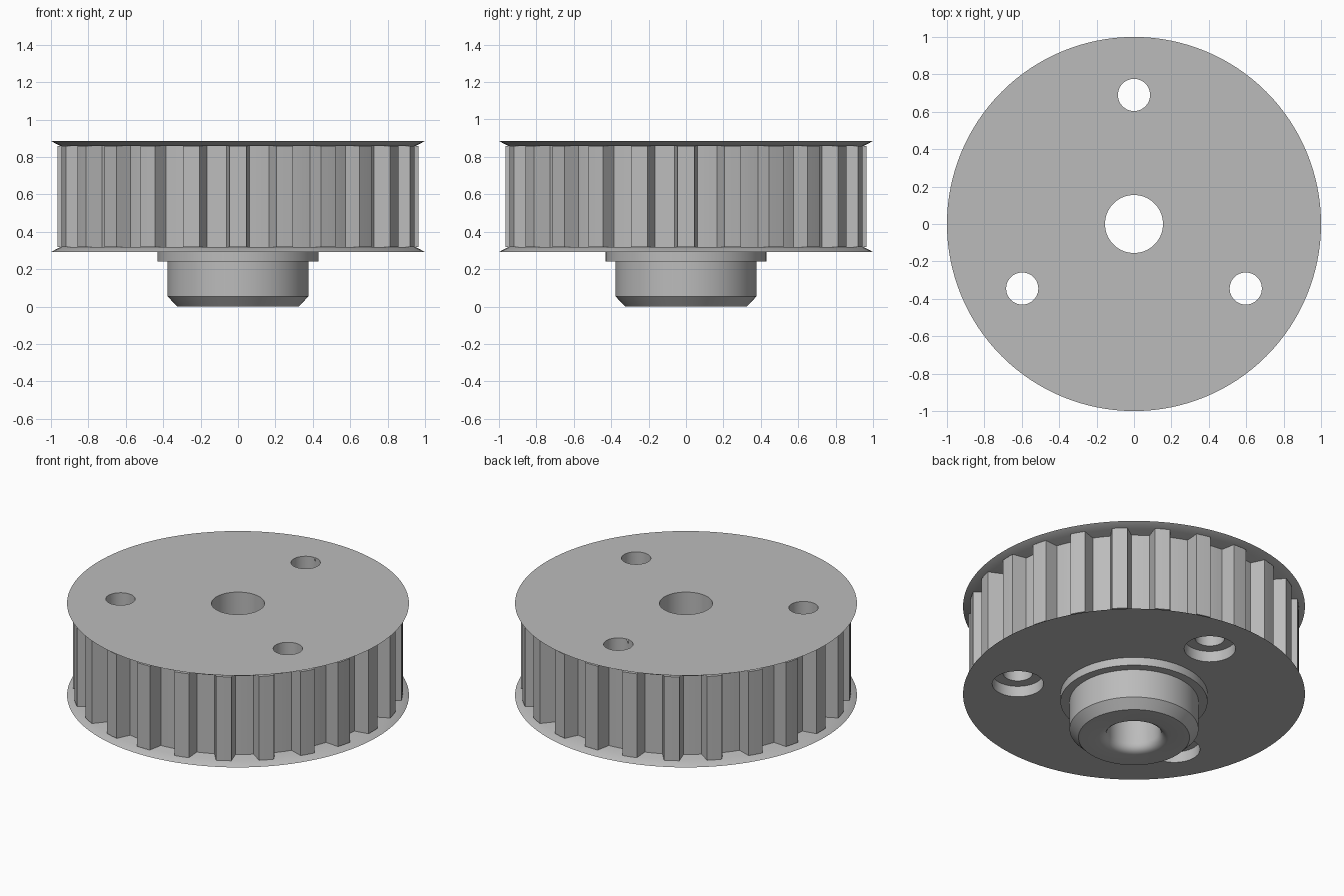
import bpy, bmesh
from math import sin, cos, pi, radians, atan2, hypot

cube = bpy.data.objects.get("Cube")
if cube:
    bpy.data.objects.remove(cube)

steel = bpy.data.materials.new("grey_metal")
steel.use_nodes = True
GREY = (0.5, 0.5, 0.5, 1)
steel.diffuse_color = GREY
steel.node_tree.nodes["Principled BSDF"].inputs["Base Color"].default_value = GREY

BORE, TEETH = 0.155, 24
BOTTOM, CORE_LOW, CORE_HIGH, TOP = 0.292, 0.318, 0.859, 0.885


def finish(name, bm):
    bmesh.ops.recalc_face_normals(bm, faces=bm.faces[:])
    mesh = bpy.data.meshes.new(name)
    bm.to_mesh(mesh)
    bm.free()
    mesh.materials.append(steel)
    ob = bpy.data.objects.new(name, mesh)
    bpy.context.collection.objects.link(ob)
    return ob


def activate(ob):
    bpy.ops.object.select_all(action='DESELECT')
    ob.select_set(True)
    bpy.context.view_layer.objects.active = ob


def lathe(name, profile, steps=96):
    """Revolve a closed (radius, height) outline around z."""
    bm = bmesh.new()
    rings = []
    for i in range(steps):
        a = 2 * pi * i / steps
        rings.append([bm.verts.new((r * cos(a), r * sin(a), z)) for r, z in profile])
    n = len(profile)
    for i in range(steps):
        p, q = rings[i], rings[(i + 1) % steps]
        for j in range(n):
            k = (j + 1) % n
            bm.faces.new((p[j], q[j], q[k], p[k]))
    return finish(name, bm)


def cylinder(name, radius, low, high, x=0, y=0, steps=48):
    bm = bmesh.new()
    bmesh.ops.create_cone(bm, cap_ends=True, segments=steps, radius1=radius,
                          radius2=radius, depth=high - low)
    bmesh.ops.translate(bm, verts=bm.verts[:], vec=(x, y, (low + high) / 2))
    ob = finish(name, bm)
    ob.hide_render = True
    return ob


def cut(ob, cutters):
    activate(ob)
    for c in cutters:
        mod = ob.modifiers.new("hole", 'BOOLEAN')
        mod.operation = 'DIFFERENCE'
        mod.solver = 'EXACT'
        mod.object = c
        bpy.ops.object.modifier_apply(modifier=mod.name)


# Toothed core: narrow teeth with sloping flanks, wide arc-bottomed grooves
TIP, ROOT, TIP_HALF, ROOT_HALF = 0.965, 0.877, 0.045, 0.062
pitch = 2 * pi / TEETH
tip_a, root_a = atan2(TIP_HALF, TIP), atan2(ROOT_HALF, ROOT)
bm = bmesh.new()
outline = []
for t in range(TEETH):
    mid = t * pitch
    polar = [(TIP, -tip_a), (TIP, 0), (TIP, tip_a)]
    polar += [(ROOT, root_a + (pitch - 2 * root_a) * s / 3) for s in range(4)]
    outline += [bm.verts.new((r * cos(mid + a), r * sin(mid + a), CORE_LOW)) for r, a in polar]
base = bm.faces.new(outline)
grown = bmesh.ops.extrude_face_region(bm, geom=[base], use_keep_orig=True)
bmesh.ops.translate(bm, vec=(0, 0, CORE_HIGH - CORE_LOW),
                    verts=[v for v in grown["geom"] if isinstance(v, bmesh.types.BMVert)])
core = finish("toothed_core", bm)

# Flanges: flat outside, bevelled to a thin lip at the rim
RIM = 0.95
lower = lathe("lower_flange", [(BORE, BOTTOM), (1, BOTTOM), (RIM, CORE_LOW), (BORE, CORE_LOW)], 128)
upper = lathe("upper_flange", [(BORE, TOP), (1, TOP), (RIM, CORE_HIGH), (BORE, CORE_HIGH)], 128)

# Hub: collar, barrel, chamfered end and rounded bore mouth
ROUND = 0.05
mouth = [(BORE + ROUND * (1 - cos(a)), ROUND * (1 - sin(a)))
         for a in (radians(d) for d in (0, 22.5, 45, 67.5, 90))]
hub = lathe("hub", mouth + [(0.325, 0), (0.377, 0.055), (0.377, 0.24), (0.43, 0.24),
                            (0.43, BOTTOM), (BORE, BOTTOM)])

# Three bolt holes, counterbored from below
bore = cylinder("bore_cutter", BORE, 0.1, 1, steps=96)
bolts, recesses = [], []
for deg in (90, 210, 330):
    x, y = 0.69 * cos(radians(deg)), 0.69 * sin(radians(deg))
    bolts.append(cylinder("bolt_cutter", 0.086, 0.1, 1, x, y))
    recesses.append(cylinder("recess_cutter", 0.15, 0.1, 0.362, x, y))
cut(core, [bore] + bolts + recesses)
cut(lower, recesses)
cut(upper, bolts)
for c in [bore] + bolts + recesses:
    bpy.data.objects.remove(c)

for ob in (core, lower, upper, hub):
    activate(ob)
    bpy.ops.object.shade_smooth_by_angle(angle=radians(30))
# Let the bore mouth blend softly into the hub end
